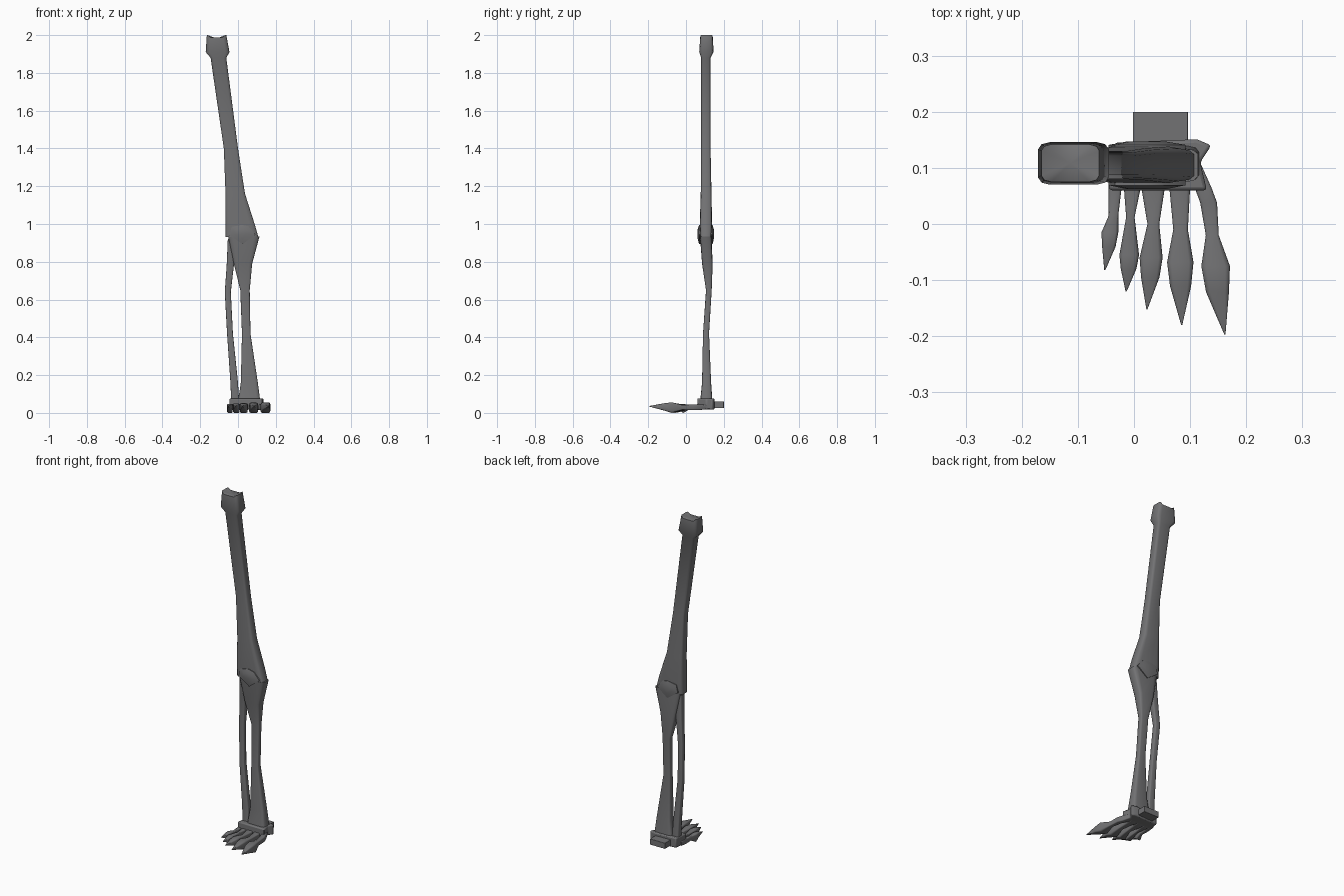
import bpy, bmesh, math
from mathutils import Vector

# Rounded rectangle used as the bone cross-section
C, D = 0.66, 0.9
SECTION = [(1, -C), (1, C), (D, D), (C, 1), (-C, 1), (-D, D),
           (-1, C), (-1, -C), (-D, -D), (-C, -1), (C, -1), (D, -D)]

BONE = bpy.data.materials.new("dark_bone")
BONE.diffuse_color = (0.17, 0.17, 0.175, 1)


def skin(name, rings, angle=60):
    """Skin a closed surface over rings that share a point count."""
    bm = bmesh.new()
    loops = [[bm.verts.new(p) for p in r] for r in rings]
    n = len(rings[0])
    for a, b in zip(loops, loops[1:]):
        for i in range(n):
            j = (i + 1) % n
            bm.faces.new((a[i], a[j], b[j], b[i]))
    bm.faces.new(loops[0][::-1])
    bm.faces.new(loops[-1])
    bmesh.ops.recalc_face_normals(bm, faces=bm.faces)
    me = bpy.data.meshes.new(name)
    bm.to_mesh(me)
    bm.free()
    me.materials.append(BONE)
    ob = bpy.data.objects.new(name, me)
    bpy.context.collection.objects.link(ob)
    bpy.ops.object.select_all(action='DESELECT')
    ob.select_set(True)
    bpy.context.view_layer.objects.active = ob
    bpy.ops.object.shade_smooth_by_angle(angle=math.radians(angle))
    return ob


def long_bone(name, stations):
    """Upright bone; stations are (z, left x, right x, front y, back y)."""
    rings = []
    for z, x0, x1, y0, y1 in stations:
        cx, cy, hx, hy = (x0 + x1) / 2, (y0 + y1) / 2, (x1 - x0) / 2, (y1 - y0) / 2
        rings.append([Vector((cx + u * hx, cy + v * hy, z)) for u, v in SECTION])
    return skin(name, rings)


def toe(name, stations):
    """Toe along y; stations are (y, left x, right x, mid z, half height)."""
    rings = []
    for y, x0, x1, cz, hz in stations:
        cx, hx = (x0 + x1) / 2, (x1 - x0) / 2
        rings.append([Vector((cx + u * hx, y, cz + v * hz)) for u, v in SECTION])
    return skin(name, rings)


def slab(name, outline, z0, z1, bevel):
    ob = skin(name, [[Vector((x, y, z)) for x, y in outline] for z in (z0, z1)], 40)
    m = ob.modifiers.new("edge", 'BEVEL')
    m.width, m.segments = bevel, 2
    return ob


# Thigh bone, with a dished top
femur = long_bone("thigh_bone", [
    (0.93, -0.065, 0.108, 0.076, 0.134), (1.0, -0.065, 0.088, 0.073, 0.138),
    (1.16, -0.066, 0.037, 0.078, 0.135), (1.40, -0.075, 0.0, 0.080, 0.130),
    (1.88, -0.145, -0.062, 0.080, 0.130), (1.91, -0.171, -0.045, 0.070, 0.146),
    (1.995, -0.165, -0.062, 0.075, 0.142)])
bm = bmesh.new()
bm.from_mesh(femur.data)
cap = max(bm.faces, key=lambda f: f.calc_center_median().z)
for v in cap.verts:
    v.co.z = 2.0 if abs(v.co.x + 0.1135) > 0.04 else 1.988
center = bmesh.ops.poke(bm, faces=[cap])["verts"][0]
center.co.z = 1.982
bm.to_mesh(femur.data)
bm.free()

# Kneecap showing on both sides of the joint
KNEE = [(-0.045, 0.94), (-0.034, 0.985), (0.02, 0.995), (0.055, 0.988), (0.092, 0.945), (0.025, 0.893)]
skin("kneecap", [[Vector((0.02 + (x - 0.02) * s, y, 0.95 + (z - 0.95) * s)) for x, z in KNEE]
                 for y, s in ((0.062, 0.5), (0.069, 1), (0.141, 1), (0.147, 0.5))])

# Shin bone and the thin outer bone
long_bone("shin_bone", [
    (0.06, 0.0, 0.118, 0.075, 0.140), (0.16, 0.015, 0.105, 0.085, 0.133),
    (0.42, 0.021, 0.066, 0.090, 0.122), (0.65, 0.012, 0.062, 0.106, 0.136),
    (0.79, -0.022, 0.075, 0.085, 0.141), (0.935, -0.052, 0.114, 0.074, 0.135)])
long_bone("outer_shin_bone", [
    (0.06, -0.036, 0.006, 0.088, 0.128), (0.16, -0.040, 0.0, 0.092, 0.125),
    (0.42, -0.058, -0.027, 0.092, 0.120), (0.64, -0.070, -0.038, 0.107, 0.134),
    (0.78, -0.060, -0.022, 0.095, 0.130), (0.92, -0.054, -0.015, 0.085, 0.125)])

# Ankle block and heel
slab("ankle_block", [(-0.045, 0.06), (0.13, 0.06), (0.118, 0.11), (0.138, 0.14), (0.112, 0.151),
                     (-0.035, 0.145)], 0.018, 0.077, 0.006)
slab("heel", [(-0.002, 0.12), (0.096, 0.12), (0.096, 0.2), (-0.002, 0.2)], 0.026, 0.06, 0.001)

# Toes: base left/right, waist y/left/right, widest y/left/right, tip x/y
TOES = [
    (-0.045, -0.022, 0.015, -0.045, -0.028, -0.015, -0.058, -0.028, -0.052, -0.082),
    (-0.018, 0.012, 0.012, -0.014, 0.001, -0.055, -0.026, 0.009, -0.014, -0.12),
    (0.013, 0.055, 0.0, 0.024, 0.045, -0.06, 0.010, 0.051, 0.023, -0.152),
    (0.063, 0.1, -0.01, 0.070, 0.096, -0.068, 0.059, 0.106, 0.085, -0.18),
    (0.108, 0.138, -0.02, 0.128, 0.151, -0.075, 0.120, 0.171, 0.162, -0.197)]
for i, (b0, b1, wy, w0, w1, my, m0, m1, tx, ty) in enumerate(TOES):
    h = 0.020 + 0.001 * i
    shift = -0.018 if i == 4 else 0
    rows = [(0.105, b0 + shift, b1 + shift, 0.031, 0.012), (0.065, b0, b1, 0.03, 0.016),
            (wy, w0, w1, 0.029, 0.013), (my, m0, m1, 0.024 + 0.001 * i, h + 0.004),
            (my * 0.62 + ty * 0.38, m0 * 0.8 + tx * 0.2, m1 * 0.8 + tx * 0.2, 0.032, h * 0.75),
            (ty, tx - 0.001, tx + 0.001, 0.035, 0.001)]
    if i == 4:
        rows.insert(2, (0.038, 0.118, 0.148, 0.03, 0.015))
    toe("toe_%d" % (i + 1), rows)
